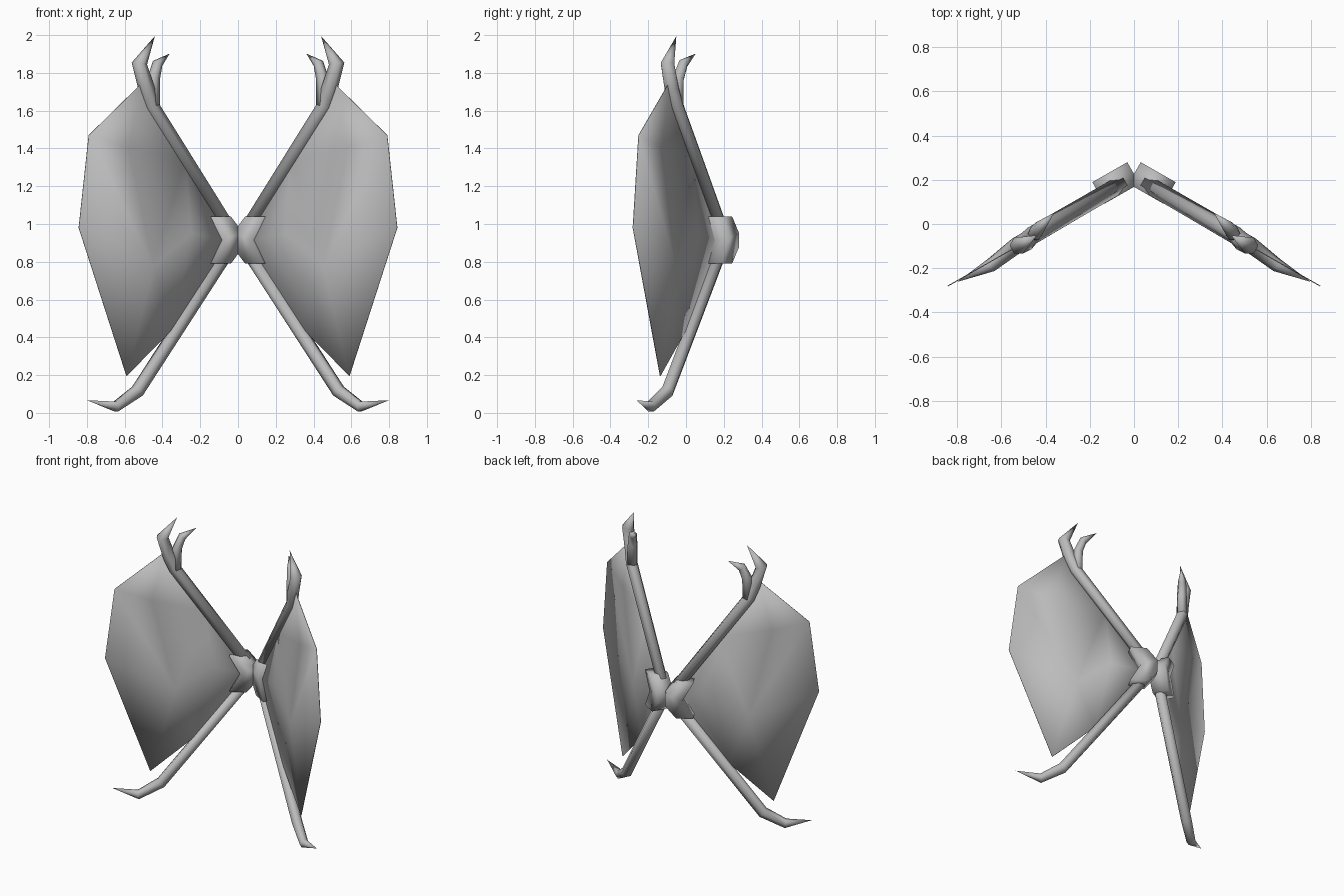
import bpy, bmesh, math
from mathutils import Vector

if "Cube" in bpy.data.objects:
    bpy.data.objects.remove(bpy.data.objects["Cube"])

grey = bpy.data.materials.new("plain grey")
grey.use_nodes = True
COLOUR = (0.5, 0.5, 0.5, 1)
grey.diffuse_color = COLOUR
grey.node_tree.nodes["Principled BSDF"].inputs["Base Color"].default_value = COLOUR

SWEEP = math.radians(29.7)
ALONG = Vector((math.cos(SWEEP), -math.sin(SWEEP), 0))
BACK = Vector((math.sin(SWEEP), math.cos(SWEEP), 0))


def place(x, z, n=0.0):
    """Point on the swept wing plane, pushed n towards the back."""
    return Vector((x, 0.2 - math.tan(SWEEP) * x, z)) + BACK * n


def finish(name, bm):
    """Turn the left part into a smooth object mirrored to the right."""
    bmesh.ops.recalc_face_normals(bm, faces=bm.faces)
    for face in bm.faces:
        face.smooth = True
    mesh = bpy.data.meshes.new(name)
    bm.to_mesh(mesh)
    bm.free()
    mesh.materials.append(grey)
    ob = bpy.data.objects.new(name, mesh)
    bpy.context.collection.objects.link(ob)
    mirror = ob.modifiers.new("Mirror", "MIRROR")
    mirror.use_mirror_merge = False


def bridge(bm, a, b):
    """Close the gap between two matching loops of vertices."""
    for k in range(len(a)):
        j = (k + 1) % len(a)
        bm.faces.new((a[k], a[j], b[j], b[k]))


def limb(name, path, sides=6):
    """Tapered tube through (x, z, n, radius) points; the last is a tip."""
    bm = bmesh.new()
    pts = [place(*p[:3]) for p in path]
    rings = []
    for i, p in enumerate(pts[:-1]):
        along = (pts[i + 1] - p).normalized()
        if i:
            along = (along + (p - pts[i - 1]).normalized()).normalized()
        side = along.cross(BACK).normalized()
        depth = side.cross(along)
        turns = [math.tau * (k + 0.5) / sides for k in range(sides)]
        rings.append([bm.verts.new(p + path[i][3] * (side * math.cos(t) + depth * math.sin(t)))
                      for t in turns])
    tip = bm.verts.new(pts[-1])
    bm.faces.new(rings[0])
    for a, b in zip(rings, rings[1:]):
        bridge(bm, a, b)
    for k in range(sides):
        bm.faces.new((rings[-1][k], rings[-1][(k + 1) % sides], tip))
    finish(name, bm)


# Upper arm ending in the long claw
limb("upper_arm", [(0.015, 0.93, 0.013, 0.038), (0.455, 1.63, 0.01, 0.04),
                   (0.485, 1.72, 0, 0.043), (0.522, 1.85, 0, 0.041), (0.44, 1.995, 0, 0)])
# Short claw behind it
limb("thumb_claw", [(0.445, 1.62, 0.01, 0.036), (0.441, 1.77, 0.012, 0.034),
                    (0.413, 1.85, 0.025, 0.028), (0.337, 1.902, 0.05, 0)])
# Lower arm with its hooked tip
limb("lower_arm", [(0.015, 0.907, 0.013, 0.037), (0.53, 0.115, 0.005, 0.037),
                   (0.655, 0.033, -0.015, 0.031), (0.802, 0.067, -0.005, 0)])

# Chevron collar that joins the arms
bm = bmesh.new()
outline = [(-0.04, 1.04), (-0.112, 0.955), (-0.112, 0.875), (-0.04, 0.79),
           (0.07, 0.79), (0.0, 0.915), (0.07, 1.04)]
front, rear = [[bm.verts.new(ALONG * u + BACK * n + Vector((0, 0, z))) for u, z in outline]
               for n in (0.146, 0.258)]
bm.faces.new(front)
bm.faces.new(rear)
bridge(bm, front, rear)
finish("collar", bm)

# Wing membrane: a thin slab, its smooth rim shaded outwards
bm = bmesh.new()
rim = dict(top=(0.51, 1.745), shoulder=(0.79, 1.47), side=(0.843, 0.98), foot=(0.59, 0.195),
           low=(0.34, 0.45), root=(0.05, 0.91), arm=(0.28, 1.34))
ridge = dict(ridge_top=(0.58, 1.4), ridge_low=(0.45, 0.78), ridge_in=(0.25, 0.95))
edges = []
for n in (-0.002, 0.002):
    verts = {key: bm.verts.new(place(*p, n)) for key, p in (rim | ridge).items()}
    edges.append([verts[key] for key in rim])
    for face in ("top shoulder ridge_top", "shoulder side ridge_low ridge_top",
                 "side foot ridge_low", "foot low ridge_low", "low root ridge_in ridge_low",
                 "root arm ridge_in", "arm ridge_top ridge_low ridge_in", "arm top ridge_top"):
        bm.faces.new([verts[key] for key in face.split()])
bridge(bm, *edges)
finish("wing_membrane", bm)
